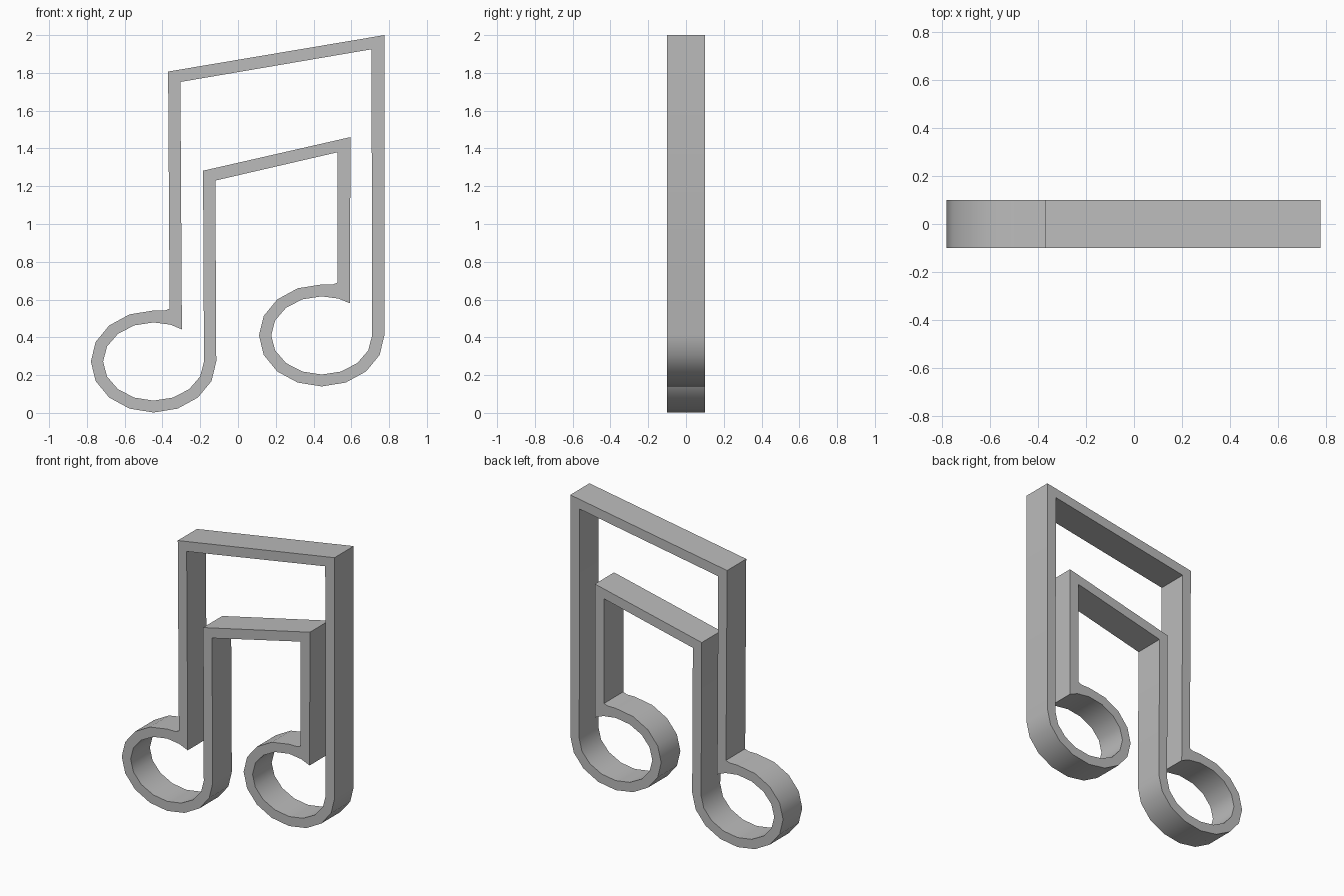
import bpy, bmesh, math

cube = bpy.data.objects.get("Cube")
if cube:
    bpy.data.objects.remove(cube, do_unlink=True)

DEPTH = 0.1  # half thickness front to back

grey = bpy.data.materials.new("plain grey")
grey.use_nodes = True
grey.diffuse_color = (0.5, 0.5, 0.5, 1)
grey.node_tree.nodes["Principled BSDF"].inputs["Base Color"].default_value = (0.5, 0.5, 0.5, 1)


def head(cx, cz, rx, rz, tail):
    """Three quarters of an ellipse, clockwise from the stem, then the notch."""
    steps = [-i * math.tau / 16 for i in range(13)]
    arc = [(cx + rx * math.cos(a), cz + rz * math.sin(a)) for a in steps]
    return arc + [(cx + x, cz + z) for x, z in tail]


OUTER_TAIL = [(0.06, 0.27), (0.085, 0.28)]
INNER_TAIL = [(0.09, 0.195), (0.15, 0.17)]

# Outside and inside edges of the band, point for point
outer = ([(-0.37, 1.807), (0.775, 2.0)]
         + head(0.443, 0.41, 0.332, 0.27, OUTER_TAIL)
         + [(0.528, 1.38), (-0.12, 1.23)]
         + head(-0.447, 0.272, 0.332, 0.27, OUTER_TAIL))
inner = ([(-0.305, 1.752), (0.707, 1.925)]
         + head(0.443, 0.41, 0.267, 0.207, INNER_TAIL)
         + [(0.595, 1.46), (-0.185, 1.282)]
         + head(-0.447, 0.272, 0.267, 0.207, INNER_TAIL))

# Sweep the rectangular cross-section around the closed note outline
bm = bmesh.new()
rings = []
for (ox, oz), (ix, iz) in zip(outer, inner):
    section = [(ox, -DEPTH, oz), (ox, DEPTH, oz), (ix, DEPTH, iz), (ix, -DEPTH, iz)]
    rings.append([bm.verts.new(p) for p in section])
for i, ring in enumerate(rings):
    following = rings[(i + 1) % len(rings)]
    for k in range(4):
        j = (k + 1) % 4
        bm.faces.new((ring[k], ring[j], following[j], following[k]))
bmesh.ops.recalc_face_normals(bm, faces=bm.faces)

mesh = bpy.data.meshes.new("note_outline_band")
bm.to_mesh(mesh)
bm.free()
mesh.materials.append(grey)
band = bpy.data.objects.new("note_outline_band", mesh)
bpy.context.collection.objects.link(band)

# Round the heads softly, keep the corners crisp
bpy.context.view_layer.objects.active = band
band.select_set(True)
bpy.ops.object.shade_smooth_by_angle(angle=math.radians(32))
